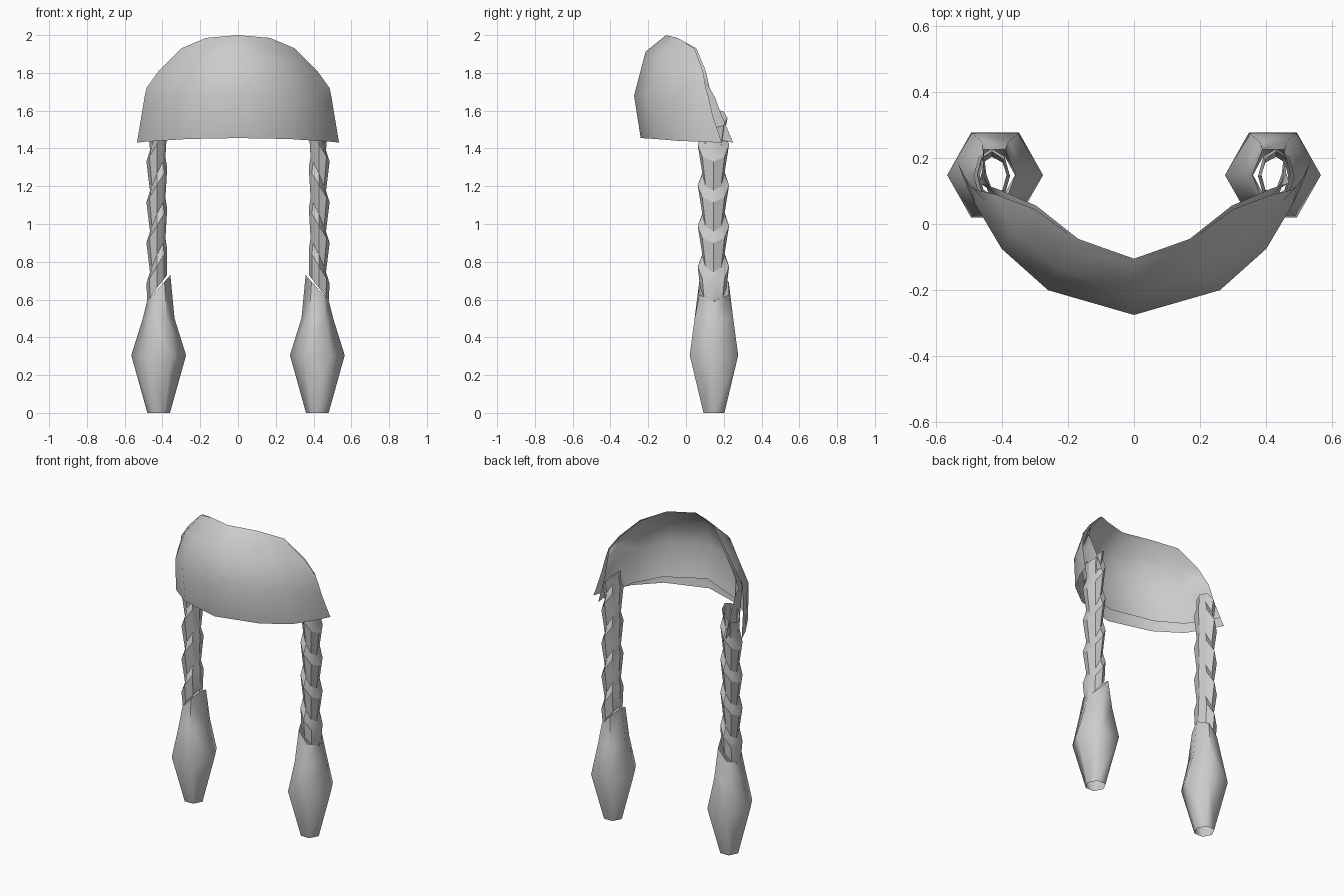
import bpy
import bmesh
from math import cos, sin, pi, radians

old = bpy.data.objects.get("Cube")
if old:
    bpy.data.objects.remove(old, do_unlink=True)

grey = bpy.data.materials.new("light_grey")
grey.use_nodes = True
grey.diffuse_color = (0.6, 0.6, 0.6, 1)
grey.node_tree.nodes["Principled BSDF"].inputs["Base Color"].default_value = grey.diffuse_color


def mirrored_grid(name, rows, closed, sharp_angle):
    """Skin neighbouring rows of points, then mirror the part across x = 0."""
    bm = bmesh.new()
    grid = [[bm.verts.new(p) for p in row] for row in rows]
    for low, high in zip(grid, grid[1:]):
        count = len(low)
        for i in range(count if closed else count - 1):
            n = (i + 1) % count
            bm.faces.new((low[i], low[n], high[n], high[i]))
    mesh = bpy.data.meshes.new(name)
    bm.to_mesh(mesh)
    bm.free()
    mesh.materials.append(grey)
    part = bpy.data.objects.new(name, mesh)
    bpy.context.collection.objects.link(part)
    part.modifiers.new("mirror", "MIRROR").merge_threshold = 0.001
    bpy.ops.object.select_all(action="DESELECT")
    part.select_set(True)
    bpy.context.view_layer.objects.active = part
    bpy.ops.object.shade_smooth_by_angle(angle=radians(sharp_angle))
    return part


def ring(x, y, z, rx_out, rx_in, ry, tilt, sides):
    """Closed ring whose outer side dips by the tilt."""
    points = []
    for i in range(sides):
        a = 2 * pi * i / sides
        rx = rx_out if cos(a) > 0 else rx_in
        points.append((x + rx * cos(a), y + ry * sin(a), z - tilt * cos(a)))
    return points


# Hair cap: rows from the lower hem to the upper edge, centre to side
outer_rows = [
    [(0, -.24, 1.455), (.27, -.16, 1.45), (.42, -.04, 1.44), (.5, .1, 1.435), (.535, .19, 1.43)],
    [(0, -.275, 1.68), (.26, -.2, 1.68), (.4, -.075, 1.66), (.48, .06, 1.64), (.51, .14, 1.58)],
    [(0, -.22, 1.89), (.22, -.14, 1.88), (.37, -.02, 1.82), (.45, .07, 1.75), (.495, .12, 1.67)],
    [(0, -.105, 2), (.17, -.05, 1.985), (.3, .045, 1.93), (.42, .09, 1.81), (.485, .105, 1.72)],
]
mirrored_grid("outer_hair_cap", outer_rows, False, 60)

# Lining: the same cap drawn in, with a shorter hem and a corner further back
inner_rows = []
for k, row in enumerate(outer_rows):
    drop = 1 - k / 3
    lining = []
    for j, (x, y, z) in enumerate(row):
        side = j / 4
        lining.append((x * (1 - .11 * side * (drop + .3)),
                       y + .02 * drop + .04 * side * (.5 + drop / 2),
                       z + .07 * drop * (1 - side)))
    inner_rows.append(lining)
mirrored_grid("inner_hair_cap", inner_rows, False, 60)

# Braids: stacked tilted scales, each flaring down to a wide lip
braid_rings = [ring(.43, .145, .66, .05, .055, .07, .07, 8)]
for i in range(4):
    z = .775 + .215 * i
    braid_rings.append(ring(.43, .145, z, .055, .055, .083, .09, 8))
    braid_rings.append(ring(.43, .145, z + .06, .036, .046, .058, .09, 8))
braid_rings.append(ring(.43, .15, 1.56, .045, .045, .07, .05, 8))
mirrored_grid("braids", braid_rings, True, 25)

# Loose hair ends: open six-sided tufts
tuft_profile = [(0, .06, .064, 0), (.305, .145, .148, 0), (.5, .084, .118, 0),
                (.66, .062, .09, .07)]
tuft_rings = [ring(.42, .148, z, rx, rx, ry, tilt, 6) for z, rx, ry, tilt in tuft_profile]
mirrored_grid("hair_ends", tuft_rings, True, 65)
